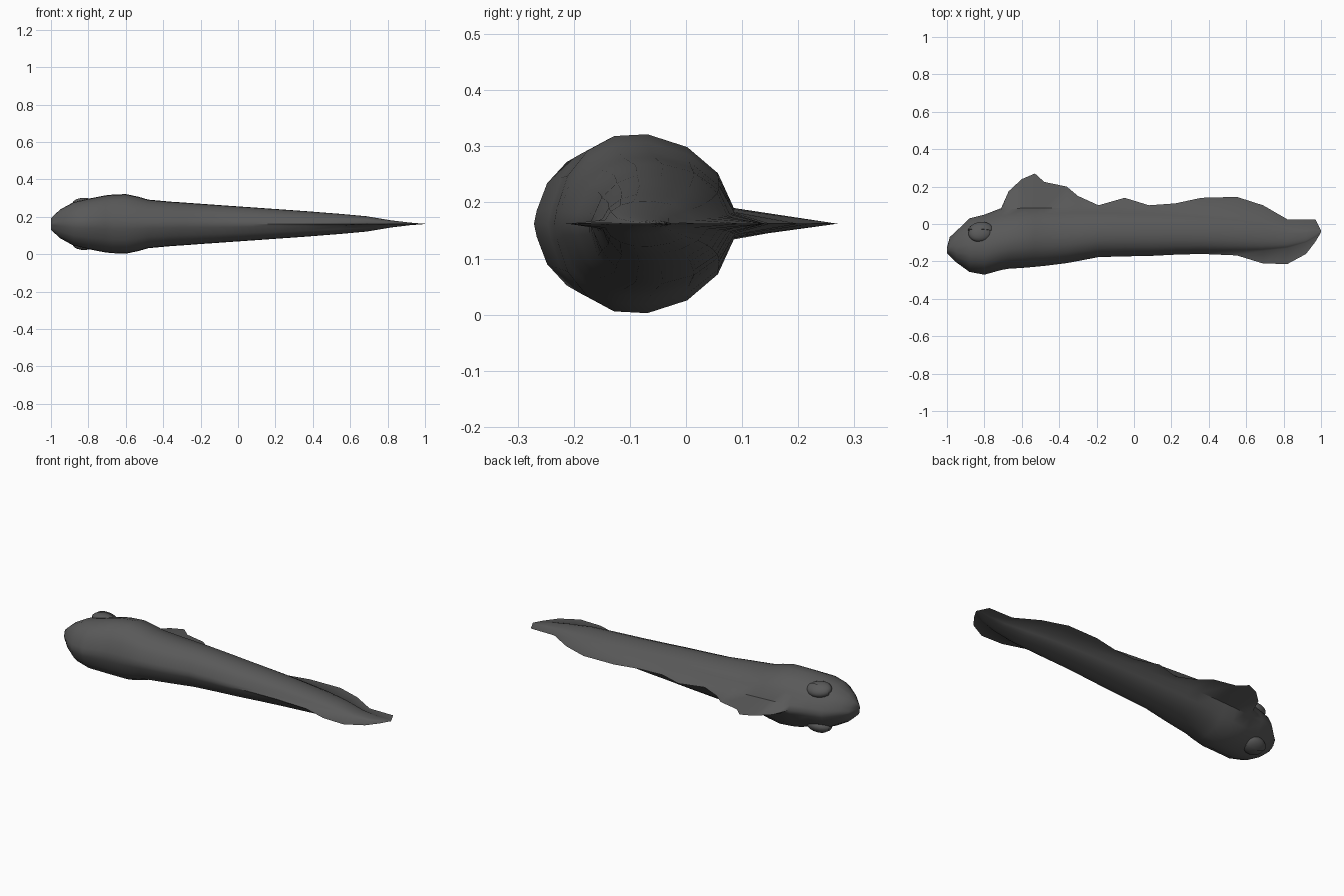
import bpy, bmesh, math
from mathutils import Matrix, Vector

if "Cube" in bpy.data.objects:
    bpy.data.objects.remove(bpy.data.objects["Cube"])

MID = 0.162  # height of the symmetry plane (fish lies on its side)

skin = bpy.data.materials.new("dark grey skin")
skin.diffuse_color = (0.1, 0.1, 0.1, 1)
skin.use_nodes = True
skin.node_tree.nodes["Principled BSDF"].inputs["Base Color"].default_value = skin.diffuse_color

# Sections: x, lower fin edge, belly, back, upper fin edge, half width
SECTIONS = [
    (-1.00, -.155, -.150, -.130, -.125, .030),
    (-.985, -.172, -.168, -.075, -.070, .046),
    (-.95, -.205, -.203, -.040, -.038, .078),
    (-.88, -.256, -.254, .026, .030, .117),
    (-.80, -.271, -.268, .045, .050, .136),
    (-.71, -.246, -.243, .072, .085, .154),
    (-.67, -.239, -.237, .080, .175, .158),
    (-.60, -.235, -.232, .088, .240, .161),
    (-.53, -.229, -.226, .088, .270, .146),
    (-.48, -.224, -.221, .088, .225, .131),
    (-.36, -.209, -.206, .088, .200, .120),
    (-.30, -.198, -.195, .086, .150, .116),
    (-.19, -.177, -.174, .083, .100, .108),
    (-.05, -.173, -.169, .080, .140, .098),
    (.08, -.171, -.166, .075, .100, .089),
    (.22, -.164, -.158, .068, .110, .079),
    (.36, -.160, -.152, .058, .140, .069),
    (.55, -.168, -.150, .040, .145, .054),
    (.69, -.211, -.145, .015, .100, .041),
    (.82, -.214, -.130, -.020, .025, .019),
    (.92, -.160, -.100, -.030, .025, .007),
    (.97, -.095, -.070, -.025, .025, .003),
    (1.00, -.044, -.042, -.038, -.036, .001),
]
ANGLES = [-80, -58, -36, -14, 8, 32, 56, 80]


def finish(bm, name, angle):
    bmesh.ops.recalc_face_normals(bm, faces=bm.faces)
    mesh = bpy.data.meshes.new(name)
    bm.to_mesh(mesh)
    bm.free()
    mesh.materials.append(skin)
    obj = bpy.data.objects.new(name, mesh)
    bpy.context.collection.objects.link(obj)
    bpy.ops.object.select_all(action='DESELECT')
    obj.select_set(True)
    bpy.context.view_layer.objects.active = obj
    bpy.ops.object.shade_smooth_by_angle(angle=math.radians(angle))
    return obj


def ring(bm, x, low, belly, back, high, width):
    """Oval section drawn out to thin fins above and below."""
    centre = belly + .43 * (back - belly)
    side = []
    for a in map(math.radians, ANGLES):
        reach = back - centre if a > 0 else centre - belly
        side.append((centre + reach * math.sin(a), width * math.cos(a)))
    outline = [(low, 0)] + side + [(high, 0)] + [(y, -z) for y, z in reversed(side)]
    return [bm.verts.new((x, y, MID + z)) for y, z in outline]


# Body with fins and tail in one loft
bm = bmesh.new()
rings = [ring(bm, *s) for s in SECTIONS]
n = len(rings[0])
for a, b in zip(rings, rings[1:]):
    for i in range(n):
        j = (i + 1) % n
        bm.faces.new((a[i], a[j], b[j], b[i]))
bm.faces.new(rings[0])
bm.faces.new(rings[-1])
finish(bm, "body", 50)


def eye_part(name, side, scale, lid):
    """Flattened ball on the side of the head; a lid keeps only its upper half."""
    bm = bmesh.new()
    bmesh.ops.create_uvsphere(bm, u_segments=20, v_segments=12, radius=1)
    if lid:
        bmesh.ops.bisect_plane(bm, geom=bm.verts[:] + bm.edges[:] + bm.faces[:],
                               plane_co=(0, .15, 0), plane_no=(.35, 1, 0),
                               clear_inner=True)
        edges = [e for e in bm.edges if e.is_boundary]
        bmesh.ops.holes_fill(bm, edges=edges)
    bm.transform(Matrix.Translation((-.82, -.045, MID + side * .105))
                 @ Matrix.Rotation(-side * .3, 4, 'X')
                 @ Matrix.Rotation(math.radians(12), 4, 'Z')
                 @ Matrix.Diagonal(Vector((*scale, 1))))
    finish(bm, name, 40)


# Eyes and eyelids on both sides
for label, side in (("upper", 1), ("lower", -1)):
    eye_part(label + "_eye", side, (.066, .052, .032), False)
    eye_part(label + "_eyelid", side, (.072, .058, .037), True)
